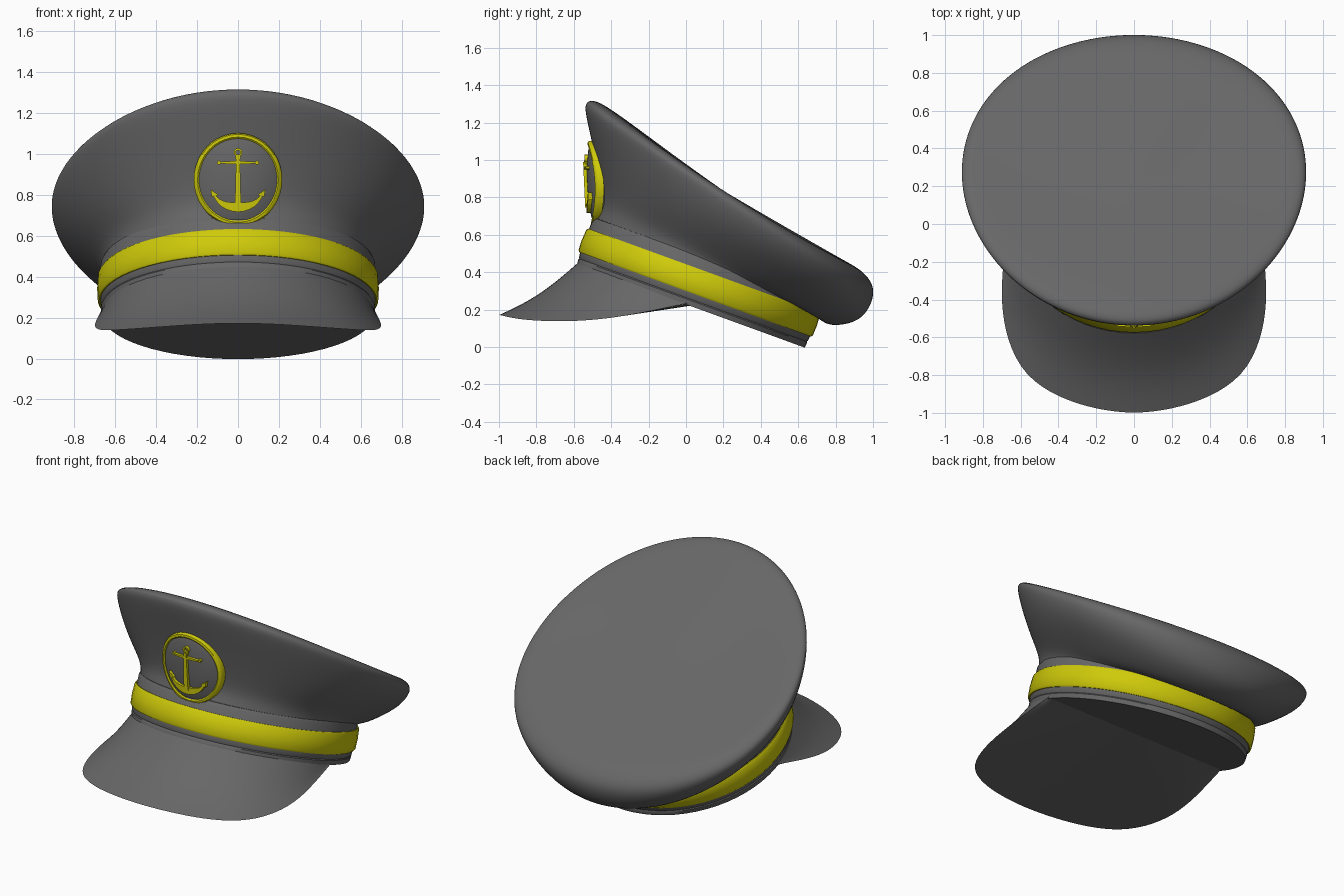
import bpy, bmesh, math
from mathutils import Vector

if "Cube" in bpy.data.objects:
    bpy.data.objects.remove(bpy.data.objects["Cube"])

TILT = math.radians(20)
C, S = math.cos(TILT), math.sin(TILT)


def material(name, color):
    m = bpy.data.materials.new(name)
    m.diffuse_color = color
    m.use_nodes = True
    m.node_tree.nodes["Principled BSDF"].inputs["Base Color"].default_value = m.diffuse_color
    return m


gold = material("gold", (0.62, 0.59, 0.003, 1))
dark = material("dark_cloth", (0.135, 0.135, 0.135, 1))


def finish(name, bm, mat=dark, subsurf=0, angle=40):
    bmesh.ops.recalc_face_normals(bm, faces=bm.faces)
    me = bpy.data.meshes.new(name)
    bm.to_mesh(me)
    bm.free()
    ob = bpy.data.objects.new(name, me)
    bpy.context.collection.objects.link(ob)
    me.materials.append(mat)
    if subsurf:
        m = ob.modifiers.new("smooth", 'SUBSURF')
        m.levels = m.render_levels = subsurf
    bpy.ops.object.select_all(action='DESELECT')
    ob.select_set(True)
    bpy.context.view_layer.objects.active = ob
    bpy.ops.object.shade_smooth_by_angle(angle=math.radians(angle))
    return ob


def skin(bm, rows, closed=True, wrap=False):
    """Quads between successive rows of points; returns the vertex rows."""
    vr = [[bm.verts.new(p) for p in row] for row in rows]
    pairs = list(zip(vr, vr[1:])) + ([(vr[-1], vr[0])] if wrap else [])
    for a, b in pairs:
        n = len(a)
        for i in range(n if closed else n - 1):
            j = (i + 1) % n
            bm.faces.new((a[i], a[j], b[j], b[i]))
    return vr


def cap(bm, ring, co):
    c = bm.verts.new(co)
    for i in range(len(ring)):
        bm.faces.new((ring[i - 1], ring[i], c))


def head(r, w, a):
    """Point on the tilted head band: radius, height, angle from front."""
    u = -r * math.cos(a)
    return Vector((1.03 * r * math.sin(a), .03 + u * C + w * S, .23 - u * S + w * C))


def head_rings(profile, n=64):
    return [[head(r, w, 2 * math.pi * i / n) for i in range(n)] for r, w in profile]


# Sweatband with piping, its back half closed underneath
bm = bmesh.new()
rows = skin(bm, head_rings([(.635, -.012), (.648, -.012), (.651, .016), (.647, .022), (.651, .028),
                            (.655, .06), (.652, .24), (.645, .255), (.62, .26)]))
bm.faces.new(rows[0][16:49])
finish("sweatband", bm)

# Gold hat band
bm = bmesh.new()
skin(bm, head_rings([(.64, .055), (.66, .055), (.667, .065), (.669, .12),
                     (.665, .18), (.658, .19), (.64, .19)]), wrap=True)
finish("gold_band", bm, gold)

# Crown: each ring is front (y, z), back (y, z), side (x, y, z)
rings = [
    ((-.505, .63), (.69, .20), (.655, .09, .41)),
    ((-.48, .70), (.71, .15), (.66, .11, .46)),
    ((-.452, .76), (.77, .107), (.70, .15, .49)),
    ((-.46, .88), (.91, .128), (.79, .20, .555)),
    ((-.50, 1.08), (.975, .19), (.878, .25, .64)),
    ((-.543, 1.26), (1.01, .28), (.92, .28, .73)),
    ((-.54, 1.31), (.995, .35), (.91, .27, .775)),
    ((-.50, 1.325), (.935, .415), (.87, .26, .80)),
    ((-.42, 1.29), (.85, .46), (.79, .24, .81)),
    ((-.10, 1.05), (.50, .66), (.40, .20, .83)),
]
N = 48
rows = []
for (fy, fz), (by, bz), (sx, sy, sz) in rings:
    my, mz = (fy + by) / 2, (fz + bz) / 2
    row = []
    for i in range(N):
        a = 2 * math.pi * i / N
        c, s = math.cos(a), math.sin(a)
        row.append((sx * s, my - c * (by - fy) / 2 + s * s * (sy - my),
                    mz - c * (bz - fz) / 2 + s * s * (sz - mz)))
    rows.append(row)
bm = bmesh.new()
vr = skin(bm, rows)
cap(bm, vr[-1], (0, .2, .835))
finish("crown", bm, subsurf=2, angle=60)

# Visor: top runs from the band to the outer edge, underside from the edge
# to a straight line across the head band
half = [(0, -1.006, .174), (.2, -.982, .168), (.4, -.92, .153), (.58, -.805, .140),
        (.672, -.62, .136), (.705, -.42, .151), (.695, -.22, .186), (.668, .01, .236)]
outer = [Vector((-x, y, z)) for x, y, z in half[:0:-1]] + [Vector(p) for p in half]
inner = [head(.645, .012, math.radians(90 * i / 7)) for i in range(-7, 8)]
chord = [Vector((.662 * i / 7, .03, .222)) for i in range(-7, 8)]


def sheet(name, start, sag):
    rows = []
    for k in range(6):
        t = k / 5
        row = []
        for p, q in zip(start, outer):
            v = p.lerp(q, t)
            v.z -= sag * (q - p).length * math.sin(math.pi * t)
            row.append(v)
        rows.append(row)
    bm = bmesh.new()
    skin(bm, rows, closed=False)
    finish(name, bm, subsurf=2, angle=60)


sheet("visor_top", inner, .06)
sheet("visor_underside", chord, 0)
for f in bpy.data.objects["visor_underside"].data.polygons:
    if f.normal.z > 0:
        bpy.data.objects["visor_underside"].data.flip_normals()
        break

# Badge pieces follow the curved front of the crown
ZC = .875


def on_badge(x, z, out=0):
    return Vector((x, -.503 - .045 * z + .75 * x * x - out, ZC + z))


def badge_rings(profile, n=40):
    return [[on_badge(r * .98 * math.sin(2 * math.pi * i / n),
                      r * 1.03 * math.cos(2 * math.pi * i / n), o)
             for i in range(n)] for r, o in profile]


bm = bmesh.new()
vr = skin(bm, badge_rings([(.205, -.06), (.205, .0), (.17, .012), (.10, .021), (.04, .025)]))
cap(bm, vr[-1], on_badge(0, 0, .025))
finish("badge_plate", bm)

bm = bmesh.new()
skin(bm, badge_rings([(.197, -.02), (.195, .008), (.202, .014), (.215, .012),
                      (.221, .003), (.221, -.028)]), wrap=True)
finish("badge_ring", bm, gold)

# Anchor: flat outlines given thickness on the badge
bm = bmesh.new()


def slab(pts, lo=.005, hi=.036):
    back, front = skin(bm, [[on_badge(x, z, o) for x, z in pts] for o in (lo, hi)])
    bm.faces.new(front)
    bm.faces.new(back)


def disc(x, z, r):
    slab([(x + r * math.cos(k * math.pi / 4), z + r * math.sin(k * math.pi / 4)) for k in range(8)])


slab([(-.015, -.13), (.015, -.13), (.009, .115), (-.009, .115)], hi=.042)     # shank
for s in (-1, 1):
    slab([(0, .075), (s * .09, .079), (s * .09, .087), (0, .092)], hi=.04)     # stock
    disc(s * .093, .083, .010)
    # curved arm and fluke
    steps = [k / 6 * math.radians(78) for k in range(7)]
    low = [(s * .128 * math.sin(a), -.04 - .118 * math.cos(a)) for a in steps]
    high = [(s * .115 * math.sin(a), -.04 - (.115 - .042 * math.cos(a)) * math.cos(a)) for a in steps]
    for i in range(6):
        slab([low[i], low[i + 1], high[i + 1], high[i]])
    slab([(s * .134, -.048), (s * .128, -.085), (s * .095, -.075)], hi=.036)
# eye at the top
circle = [(math.cos(k * math.pi / 6), math.sin(k * math.pi / 6)) for k in range(12)]
skin(bm, [[on_badge(r * c, .133 + r * d, o) for c, d in circle]
          for r, o in ((.011, .012), (.011, .034), (.021, .034), (.021, .012))], wrap=True)
disc(0, .108, .014)
finish("anchor", bm, gold, angle=30)
